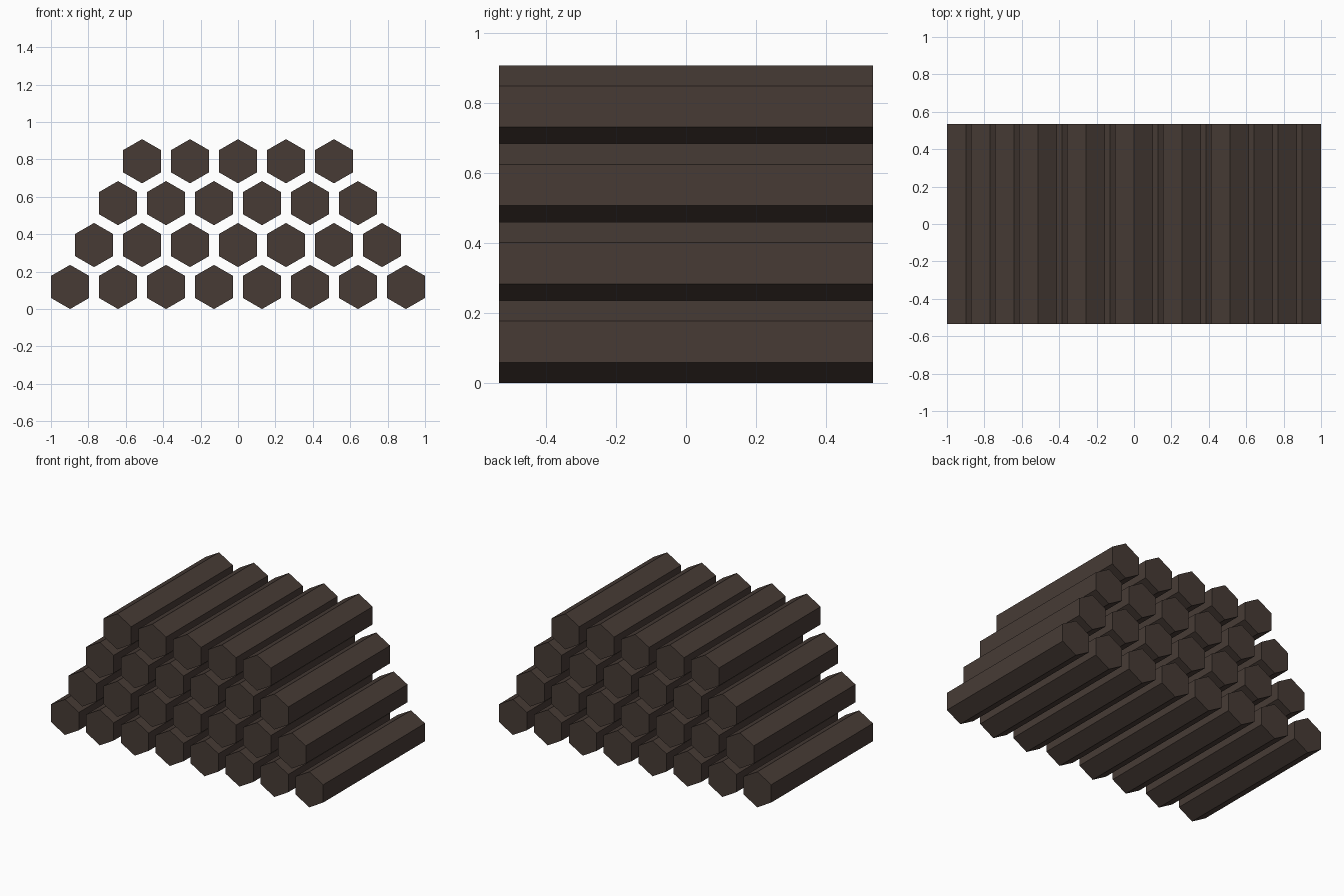
import bpy
import math

cube = bpy.data.objects.get("Cube")
if cube:
    bpy.data.objects.remove(cube, do_unlink=True)

RADIUS = 0.118
LENGTH = 1.068
ROW_PITCH = 0.224
ROW_COUNTS = (8, 7, 6, 5)
SPACING = (2 - RADIUS * math.sqrt(3)) / (ROW_COUNTS[0] - 1)

# Dark brown bar colour
brown = bpy.data.materials.new("dark_brown")
brown.use_nodes = True
colour = (0.063, 0.044, 0.036, 1)
brown.diffuse_color = colour
brown.node_tree.nodes["Principled BSDF"].inputs["Base Color"].default_value = colour

# One hexagonal bar lying along y with a corner pointing up
bpy.ops.mesh.primitive_cylinder_add(vertices=6, radius=RADIUS, depth=LENGTH)
template = bpy.context.object
template.rotation_euler = (math.pi / 2, 0, 0)
bpy.ops.object.transform_apply(location=False, rotation=True, scale=False)
bar_mesh = template.data
bar_mesh.name = "hexagonal_bar"
bar_mesh.materials.append(brown)
bpy.data.objects.remove(template, do_unlink=True)

# Stack of staggered rows
for row, count in enumerate(ROW_COUNTS):
    for i in range(count):
        bar = bpy.data.objects.new(f"bar_row_{row + 1}_{i + 1}", bar_mesh)
        bar.location = ((i - (count - 1) / 2) * SPACING, 0, RADIUS + row * ROW_PITCH)
        bpy.context.collection.objects.link(bar)
